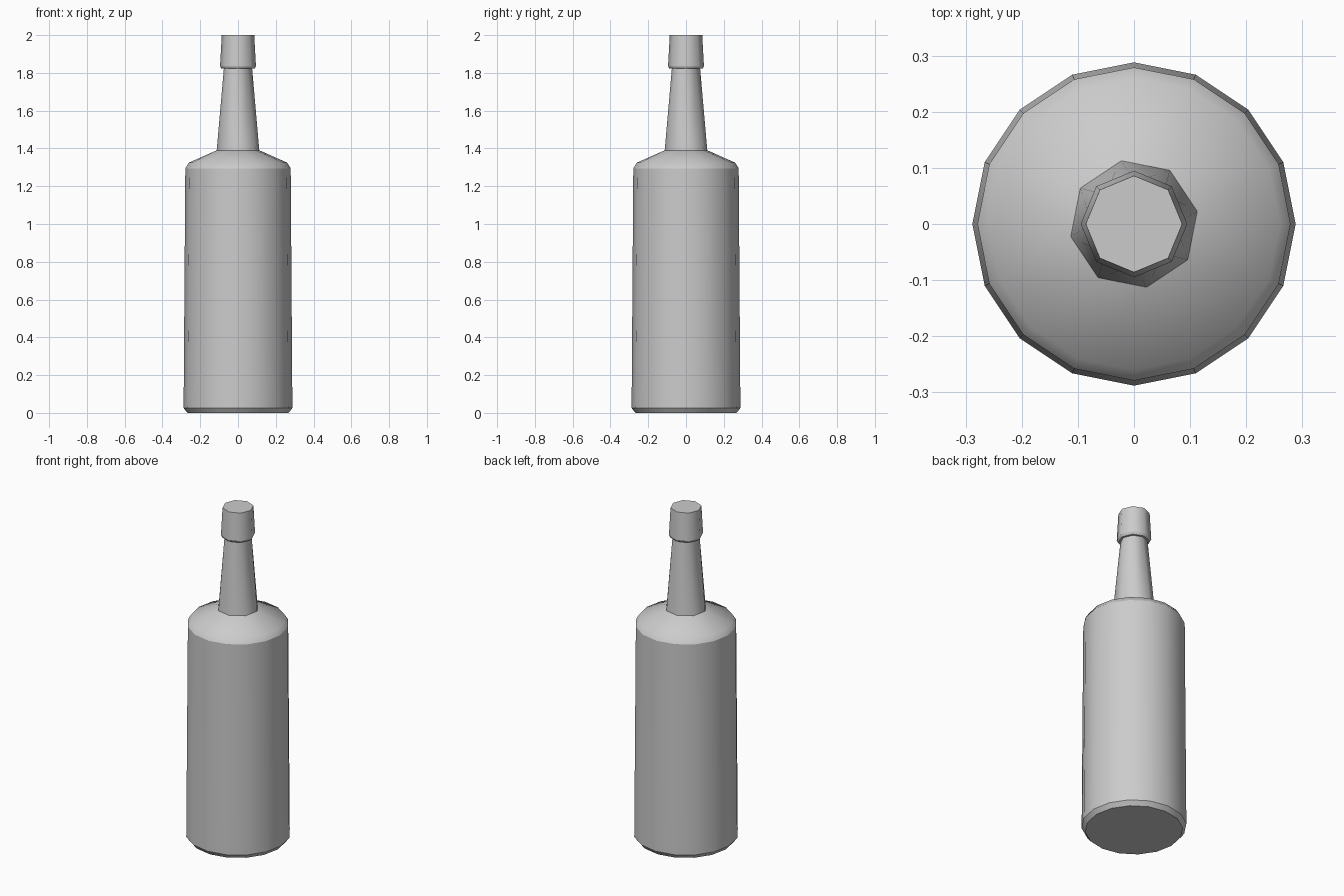
import bpy, bmesh
from math import cos, sin, radians

if "Cube" in bpy.data.objects:
    bpy.data.objects.remove(bpy.data.objects["Cube"])

bm = bmesh.new()


def ring(radius, z, sides, turn=0.0):
    step = 360 / sides
    return [bm.verts.new((radius * cos(radians(turn + i * step)),
                          radius * sin(radians(turn + i * step)), z))
            for i in range(sides)]


def bridge(a, b):
    """Join two rings of equal count with quads."""
    n = len(a)
    for i in range(n):
        j = (i + 1) % n
        bm.faces.new((a[i], a[j], b[j], b[i]))


def bridge_half(a, b):
    """Join a ring to one with half the sides: each pair meets at one point."""
    n = len(b)
    for i in range(n):
        j = (i + 1) % n
        p, q, r = a[2 * i], a[2 * i + 1], a[(2 * i + 2) % len(a)]
        bm.faces.new((p, q, b[i]))
        bm.faces.new((q, r, b[j], b[i]))


def crease(loop):
    for i, v in enumerate(loop):
        e = bm.edges.get((v, loop[(i + 1) % len(loop)]))
        if e:
            e.smooth = False


# Body and shoulder edge: 16 sides
body = [ring(r, z, 16) for r, z in
        ((0.268, 0.0), (0.288, 0.026), (0.279, 1.295), (0.26, 1.325))]

# Neck and collar: 8 sides, slightly twisted at the neck base
neck_base = ring(0.115, 1.39, 8, 11.25)
upper = [ring(r, z, 8) for r, z in
         ((0.075, 1.822), (0.088, 1.822), (0.095, 1.835), (0.086, 2.0))]

for a, b in zip(body, body[1:]):
    bridge(a, b)
bridge_half(body[-1], neck_base)
bridge(neck_base, upper[0])
for a, b in zip(upper, upper[1:]):
    bridge(a, b)

# Base and top caps
bm.faces.new(body[0][::-1])
bm.faces.new(upper[-1])

# Smooth shading with hard rings
for f in bm.faces:
    f.smooth = True
for loop in (body[0], body[1], body[2], neck_base, *upper):
    crease(loop)
bmesh.ops.recalc_face_normals(bm, faces=bm.faces[:])

mesh = bpy.data.meshes.new("bottle")
bm.to_mesh(mesh)
bm.free()
bottle = bpy.data.objects.new("bottle", mesh)
bpy.context.collection.objects.link(bottle)
